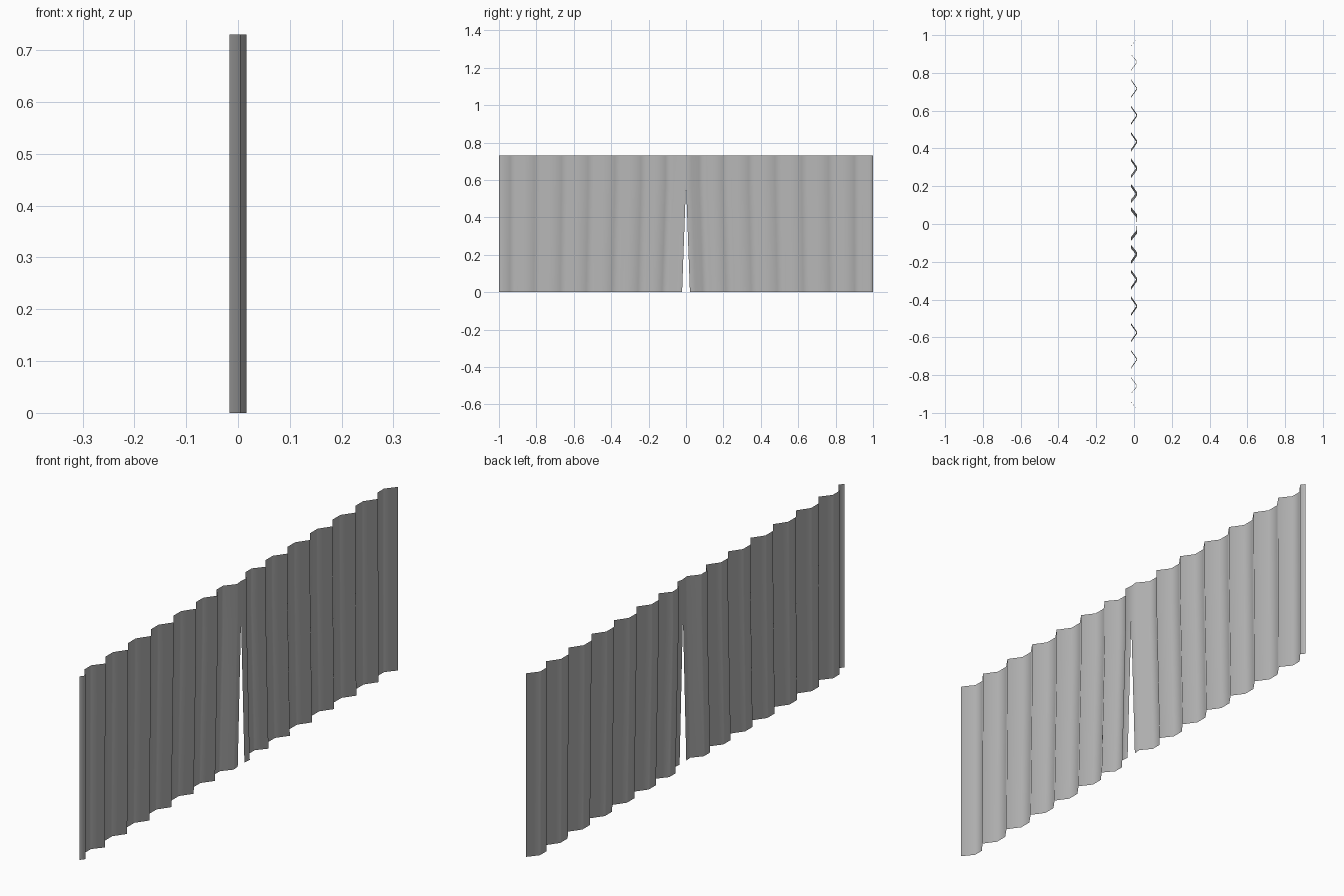
import bpy, bmesh

cube = bpy.data.objects.get("Cube")
if cube:
    bpy.data.objects.remove(cube, do_unlink=True)

# One plain cloth colour
CLOTH = (0.47, 0.47, 0.47, 1.0)
cloth = bpy.data.materials.new("grey_cloth")
cloth.diffuse_color = CLOTH
cloth.use_nodes = True
cloth.node_tree.nodes["Principled BSDF"].inputs["Base Color"].default_value = CLOTH

DEPTH = 0.0165      # half the depth of a fold

# Distances of the sharp fold ridges from the middle
RIDGES = [0.03, 0.15, 0.287, 0.429, 0.571, 0.714, 0.857, 0.982]

# Height and how far the inner edge is pulled aside: open at the hem, joined above
ROWS = [(0.0, 0.021), (0.58, 0.0), (0.73, 0.0)]

# Fold profile from the middle outwards: ridge, then a flat-bottomed valley
profile = [(0.0, 0.0135)]
for a, b in zip(RIDGES, RIDGES[1:]):
    third = (b - a) / 3
    profile += [(a, DEPTH), (a + third, -DEPTH), (b - third, -DEPTH)]
profile += [(RIDGES[-1], DEPTH), (1.0, 0.0035)]    # outer edge curls back

# Half of the curtain as a single sheet
bm = bmesh.new()
grid = [[bm.verts.new((x, s + pull * (1 - s), z)) for s, x in profile]
        for z, pull in ROWS]
for low, high in zip(grid, grid[1:]):
    for i in range(len(profile) - 1):
        bm.faces.new((low[i], low[i + 1], high[i + 1], high[i]))
for face in bm.faces:
    face.smooth = True
mesh = bpy.data.meshes.new("curtain")
bm.to_mesh(mesh)
bm.free()
mesh.materials.append(cloth)
curtain = bpy.data.objects.new("curtain", mesh)
bpy.context.collection.objects.link(curtain)

# The other half, joined at the middle above the slit
mirror = curtain.modifiers.new("other_half", 'MIRROR')
mirror.use_axis = (False, True, False)
mirror.merge_threshold = 0.0005
